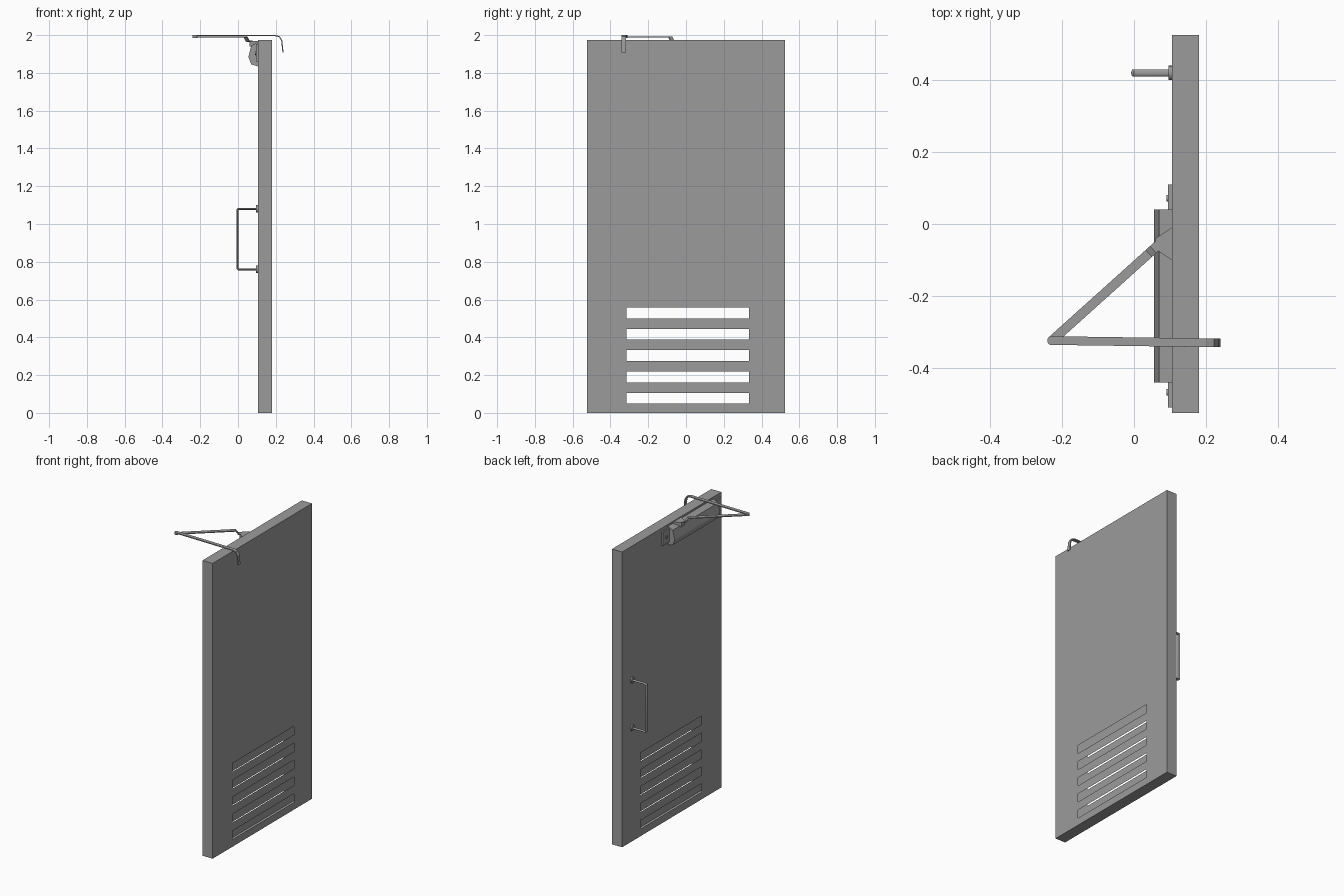
import bpy, bmesh, math
from mathutils import Vector

old = bpy.data.objects.get("Cube")
if old:
    bpy.data.objects.remove(old)

GREY = (0.33, 0.33, 0.33, 1)
mat = bpy.data.materials.new("plain grey")
mat.use_nodes = True
mat.diffuse_color = GREY
mat.node_tree.nodes["Principled BSDF"].inputs["Base Color"].default_value = GREY


def finish(name, bm, smooth=False):
    bmesh.ops.recalc_face_normals(bm, faces=bm.faces)
    mesh = bpy.data.meshes.new(name)
    bm.to_mesh(mesh)
    bm.free()
    mesh.materials.append(mat)
    ob = bpy.data.objects.new(name, mesh)
    bpy.context.collection.objects.link(ob)
    if smooth:
        bpy.ops.object.select_all(action='DESELECT')
        bpy.context.view_layer.objects.active = ob
        ob.select_set(True)
        bpy.ops.object.shade_smooth_by_angle(angle=math.radians(40))
    return ob


def box_mesh(lo, hi):
    bm = bmesh.new()
    bmesh.ops.create_cube(bm, size=1)
    for v in bm.verts:
        v.co = [(a + b) / 2 + c * (b - a) for a, b, c in zip(lo, hi, v.co)]
    return bm


def prism(name, points, offset):
    """Extrude a flat outline along an offset vector."""
    bm = bmesh.new()
    face = bm.faces.new([bm.verts.new(p) for p in points])
    ext = bmesh.ops.extrude_face_region(bm, geom=[face])["geom"]
    moved = [g for g in ext if isinstance(g, bmesh.types.BMVert)]
    bmesh.ops.translate(bm, verts=moved, vec=offset)
    if face.is_valid and not any(len(e.link_faces) == 1 for e in face.edges):
        pass
    else:
        bm.faces.new(list(face.verts)) if not face.is_valid else None
    return finish(name, bm)


def bar(name, path, across, section, smooth=False):
    """Sweep a (across, thickness) section along a path with mitred corners."""
    path, across = [Vector(p) for p in path], Vector(across).normalized()
    bm = bmesh.new()
    rings = []
    for i, p in enumerate(path):
        back = (p - path[i - 1]).normalized() if i else None
        ahead = (path[i + 1] - p).normalized() if i + 1 < len(path) else None
        back, ahead = back or ahead, ahead or back
        tangent = (back + ahead).normalized()
        side = tangent.cross(across).normalized() / tangent.dot(ahead)
        rings.append([bm.verts.new(p + across * a + side * b) for a, b in section])
    n = len(section)
    for r, s in zip(rings, rings[1:]):
        for k in range(n):
            bm.faces.new((r[k], r[(k + 1) % n], s[(k + 1) % n], s[k]))
    bm.faces.new(rings[0])
    bm.faces.new(rings[-1])
    return finish(name, bm, smooth)


def flat(w, t):
    return [(-w / 2, -t / 2), (w / 2, -t / 2), (w / 2, t / 2), (-w / 2, t / 2)]


def oval(a, b, n=12):
    return [(a * math.cos(math.tau * k / n), b * math.sin(math.tau * k / n)) for k in range(n)]


def disc(name, start, end, radius):
    return bar(name, [start, end], (0, 1, 0), oval(radius, radius, 16), True)


# Hollow door leaf with vent slots cut in both sheets
FACE = 0.105
slots = [(0.049 + 0.113 * i, 0.106 + 0.113 * i) for i in range(5)]
Y0, Y1 = -0.315, 0.333
bm = box_mesh((FACE, -0.525, 0), (0.18, 0.525, 1.975))
cuts = [((0, y, 0), (0, 1, 0)) for y in (Y0, Y1)]
cuts += [((0, 0, z), (0, 0, 1)) for pair in slots for z in pair]
for co, no in cuts:
    bmesh.ops.bisect_plane(bm, geom=bm.verts[:] + bm.edges[:] + bm.faces[:],
                           plane_co=co, plane_no=no)
holes = []
for f in bm.faces:
    c = f.calc_center_median()
    if abs(f.normal.x) > 0.9 and Y0 < c.y < Y1 and any(a < c.z < b for a, b in slots):
        holes.append(f)
bmesh.ops.recalc_face_normals(bm, faces=bm.faces)
bmesh.ops.delete(bm, geom=holes, context='FACES')
finish("door_leaf", bm)

# Pull handle with round mounting flanges
HY, LOW, HIGH = 0.42, 0.76, 1.08
bar("pull_handle", [(FACE, HY, LOW), (0.002, HY, LOW), (-0.003, HY, LOW + 0.005),
                    (-0.003, HY, HIGH - 0.005), (0.002, HY, HIGH), (FACE, HY, HIGH)],
    (0, 1, 0), oval(0.01, 0.005), True)
for label, z in (("lower", LOW), ("upper", HIGH)):
    disc(label + "_handle_flange", (0.096, HY, z), (FACE, HY, z), 0.02)

# Closer: back plate, body cover and screws
finish("closer_plate", box_mesh((0.095, -0.51, 1.86), (FACE, 0.11, 1.95)))
profile = [(FACE, 1.962), (0.07, 1.945), (0.055, 1.885), (0.07, 1.845), (FACE, 1.835)]
prism("closer_body", [(x, -0.44, z) for x, z in profile], (0, 0.48, 0))
for y in (-0.468, 0.072):
    disc("plate_screw", (0.09, y, 1.905), (0.096, y, 1.905), 0.009)

# Pivot bracket above the body
prism("pivot_bracket", [(0.06, -0.04, 1.94), (FACE, -0.01, 1.94),
                        (FACE, -0.1, 1.94), (0.06, -0.07, 1.94)], (0, 0, 0.03))

# Two hinged arms, the second hooking over the far face of the door
ELBOW = (-0.228, -0.324)
along = Vector((0.07, -0.055)) - Vector(ELBOW)
bar("first_arm", [(*ELBOW, 1.99), (0.04, -0.083, 1.99), (0.052, -0.072, 1.968),
                  (0.088, -0.04, 1.966)], (-along.y, along.x, 0), flat(0.026, 0.006))
bar("second_arm", [(*ELBOW, 1.997), (0.2, -0.33, 1.997), (0.22, -0.33, 1.991),
                   (0.232, -0.33, 1.97), (0.238, -0.33, 1.908)],
    (0, 1, 0), flat(0.024, 0.006))
disc("elbow_pin", (*ELBOW, 1.985), (*ELBOW, 2.0), 0.013)
